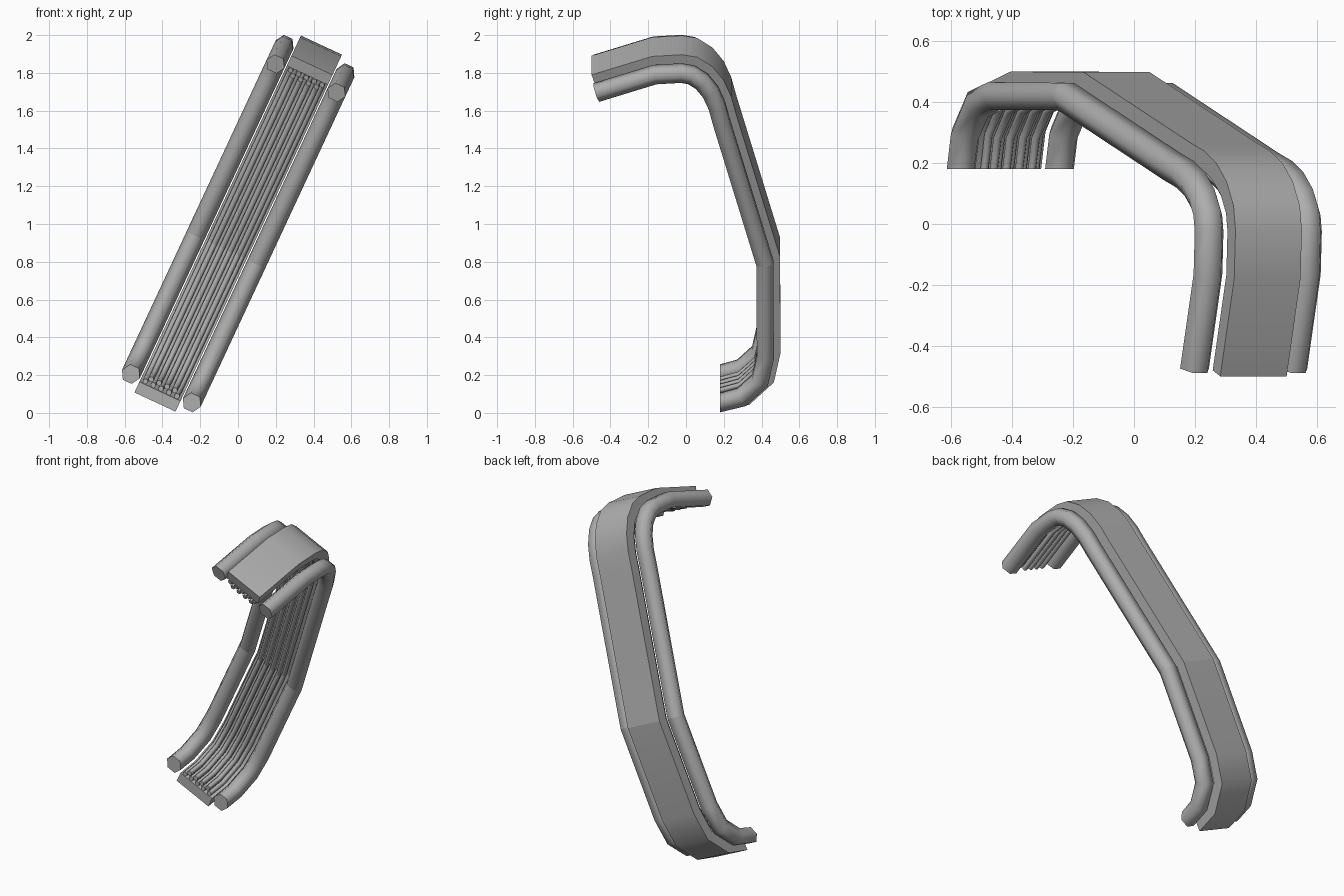
import bpy, bmesh, math
from mathutils import Vector

cube = bpy.data.objects.get("Cube")
if cube:
    bpy.data.objects.remove(cube, do_unlink=True)

grey = bpy.data.materials.new("mid grey")
grey.use_nodes = True
grey.diffuse_color = (0.42, 0.42, 0.42, 1)
grey.node_tree.nodes["Principled BSDF"].inputs["Base Color"].default_value = (0.42, 0.42, 0.42, 1)

LEAN = math.radians(25)
KINK = 8  # station of the single hard bend on the back

# Outer line of the bent frame as (depth, length), from front tip to lower tip
PATH = [Vector(p) for p in (
    (-0.50, 0.927), (-0.18, 1.035), (-0.02, 1.045), (0.06, 1.03), (0.14, 0.975),
    (0.20, 0.895), (0.24, 0.80), (0.265, 0.70), (0.498, -0.135), (0.50, -0.70),
    (0.465, -0.87), (0.335, -1.0), (0.18, -1.04))]


def inward_normals():
    """Mitred inward normal at every station of the path."""
    dirs = [(b - a).normalized() for a, b in zip(PATH, PATH[1:])]
    normals = [Vector((d.y, -d.x)) for d in dirs]
    result = [normals[0]]
    for a, b in zip(normals, normals[1:]):
        m = (a + b).normalized()
        result.append(m / m.dot(a))
    return result + [Vector((0, 1))]  # lower tip is cut flat


NORMALS = inward_normals()


def sweep(name, section):
    """Sweep a closed section of (across, inward) points along the path."""
    bm = bmesh.new()
    rings = []
    for point, normal in zip(PATH, NORMALS):
        ring = []
        for across, inward in section:
            y, t = point + normal * inward
            x = math.sin(LEAN) * t + math.cos(LEAN) * across
            z = 1 + math.cos(LEAN) * t - math.sin(LEAN) * across
            ring.append(bm.verts.new((x, y, z)))
        rings.append(ring)
    n = len(section)
    for a, b in zip(rings, rings[1:]):
        for i in range(n):
            j = (i + 1) % n
            bm.faces.new((a[i], a[j], b[j], b[i]))
    bm.faces.new(rings[0])
    bm.faces.new(rings[-1])
    bmesh.ops.recalc_face_normals(bm, faces=bm.faces)
    kink = set(rings[KINK])
    for edge in bm.edges:
        if set(edge.verts) <= kink:
            edge.smooth = False
    mesh = bpy.data.meshes.new(name)
    bm.to_mesh(mesh)
    bm.free()
    mesh.materials.append(grey)
    obj = bpy.data.objects.new(name, mesh)
    bpy.context.collection.objects.link(obj)
    bpy.ops.object.select_all(action='DESELECT')
    obj.select_set(True)
    bpy.context.view_layer.objects.active = obj
    bpy.ops.object.shade_smooth_by_angle(angle=math.radians(65))


def round_section(across, inward, radius, sides=6):
    return [(across + radius * math.cos(k * math.tau / sides),
             inward + radius * math.sin(k * math.tau / sides)) for k in range(sides)]


# Flat back strip
sweep("back_strip", [(-0.12, 0), (0.12, 0), (0.12, 0.062), (-0.12, 0.062)])

# Side rails
for side, label in ((-1, "right"), (1, "left")):
    sweep(label + "_rail", round_section(side * 0.178, 0.08, 0.052))

# Two staggered rows of thin rods lining the inside of the strip
for row, (count, inward) in enumerate(((5, 0.077), (4, 0.1))):
    for i in range(count):
        across = (i - (count - 1) / 2) * 0.046
        sweep(f"rod_row{row + 1}_{i + 1}", round_section(across, inward, 0.015))
